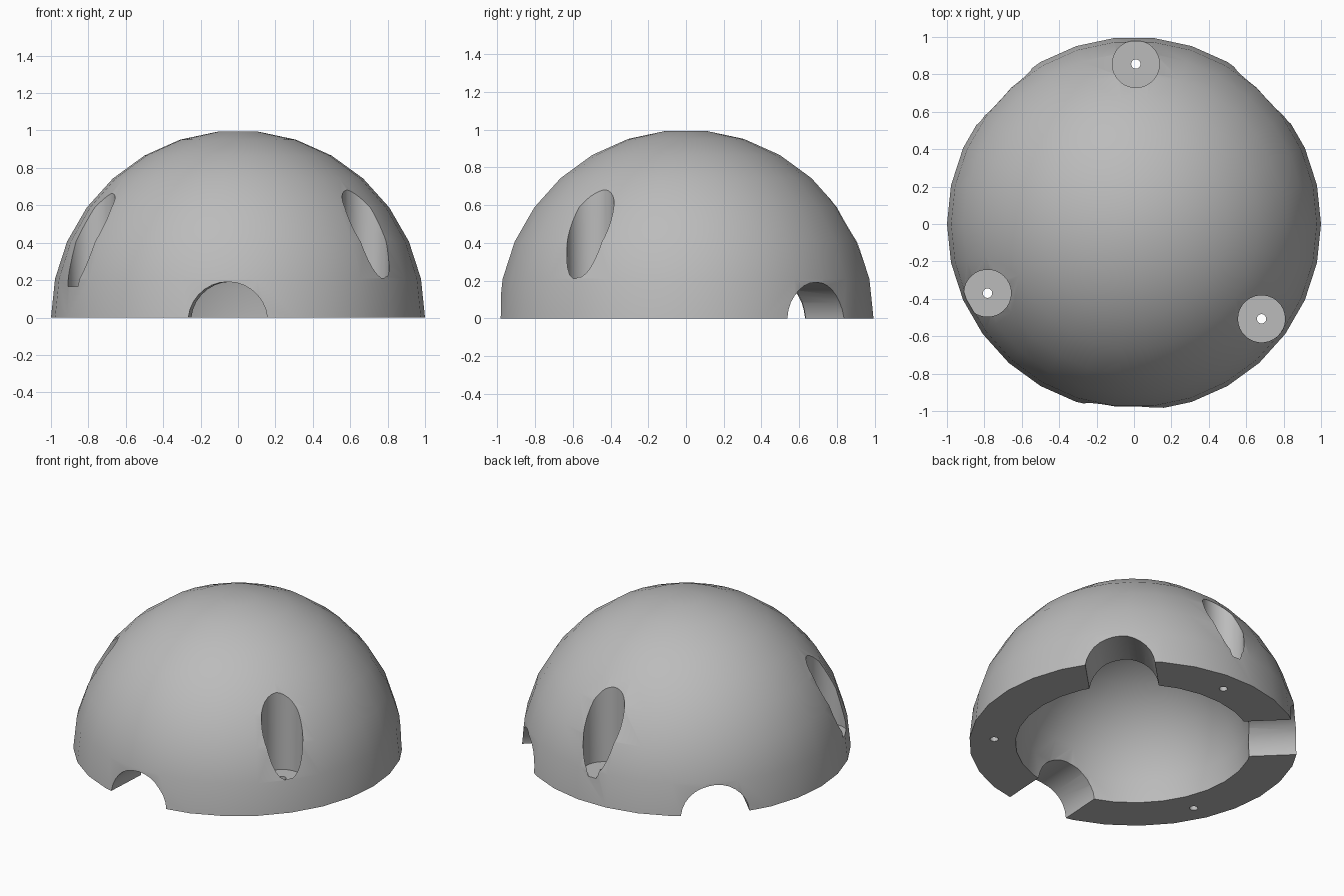
import bpy
import bmesh
from math import sin, cos, radians, pi

SEG = 30
FLOOR = 0.165

cube = bpy.data.objects.get("Cube")
if cube:
    bpy.data.objects.remove(cube)

grey = bpy.data.materials.new("plain grey")
grey.use_nodes = True
colour = (0.5, 0.5, 0.5, 1)
grey.diffuse_color = colour
grey.node_tree.nodes["Principled BSDF"].inputs["Base Color"].default_value = colour


def dome_profile(radius):
    """Radius and height pairs from the small flat cap down to the rim."""
    step = 2 * pi / SEG
    angles = [step * (i + 0.5) for i in range(SEG // 4 + 1)]
    return [(radius * sin(a), max(0, radius * cos(a))) for a in angles]


def lathe(name, profile):
    """Revolve a profile around z and cap both ends."""
    bm = bmesh.new()
    rings = [[bm.verts.new((r * cos(2 * pi * k / SEG), r * sin(2 * pi * k / SEG), z))
              for k in range(SEG)] for r, z in profile]
    for a, b in zip(rings, rings[1:]):
        for k in range(SEG):
            n = (k + 1) % SEG
            bm.faces.new((a[k], b[k], b[n], a[n]))
    bm.faces.new(rings[0])
    bm.faces.new(rings[-1])
    bmesh.ops.recalc_face_normals(bm, faces=bm.faces)
    mesh = bpy.data.meshes.new(name)
    bm.to_mesh(mesh)
    bm.free()
    mesh.materials.append(grey)
    obj = bpy.data.objects.new(name, mesh)
    bpy.context.collection.objects.link(obj)
    return obj


def cut(target, name, radius, length, location, rotation=(0, 0, 0)):
    """Subtract a cylinder that starts at location and runs along its axis."""
    tool = lathe(name, [(radius, 0), (radius, length)])
    tool.location = location
    tool.rotation_euler = rotation
    tool.hide_render = True
    tool.hide_set(True)
    mod = target.modifiers.new(name, 'BOOLEAN')
    mod.operation = 'DIFFERENCE'
    mod.solver = 'EXACT'
    mod.object = tool
    return tool


# Hollow dome shell with a flat rim
shell = lathe("dome_shell", dome_profile(1.0) + dome_profile(0.72)[::-1])
tools = []

# Arched openings through the wall at the base
for i, azimuth in enumerate((45, 135.5, 266.8)):
    a = radians(azimuth)
    tools.append(cut(shell, f"opening_cutter_{i}", 0.213, 0.8,
                     (0.4 * cos(a), 0.4 * sin(a), -0.022), (0, pi / 2, a)))

# Flat-bottomed screw recesses with through holes
for i, (x, y) in enumerate(((0.01, 0.855), (-0.783, -0.37), (0.682, -0.507))):
    tools.append(cut(shell, f"recess_cutter_{i}", 0.126, 1.2, (x, y, FLOOR)))
    tools.append(cut(shell, f"screw_hole_cutter_{i}", 0.025, 1.5, (x, y, -0.2)))

# Apply the cuts and remove the helpers
bpy.ops.object.select_all(action='DESELECT')
shell.select_set(True)
bpy.context.view_layer.objects.active = shell
for mod in list(shell.modifiers):
    bpy.ops.object.modifier_apply(modifier=mod.name)
for tool in tools:
    bpy.data.objects.remove(tool)

bpy.ops.object.shade_smooth_by_angle(angle=radians(30))
